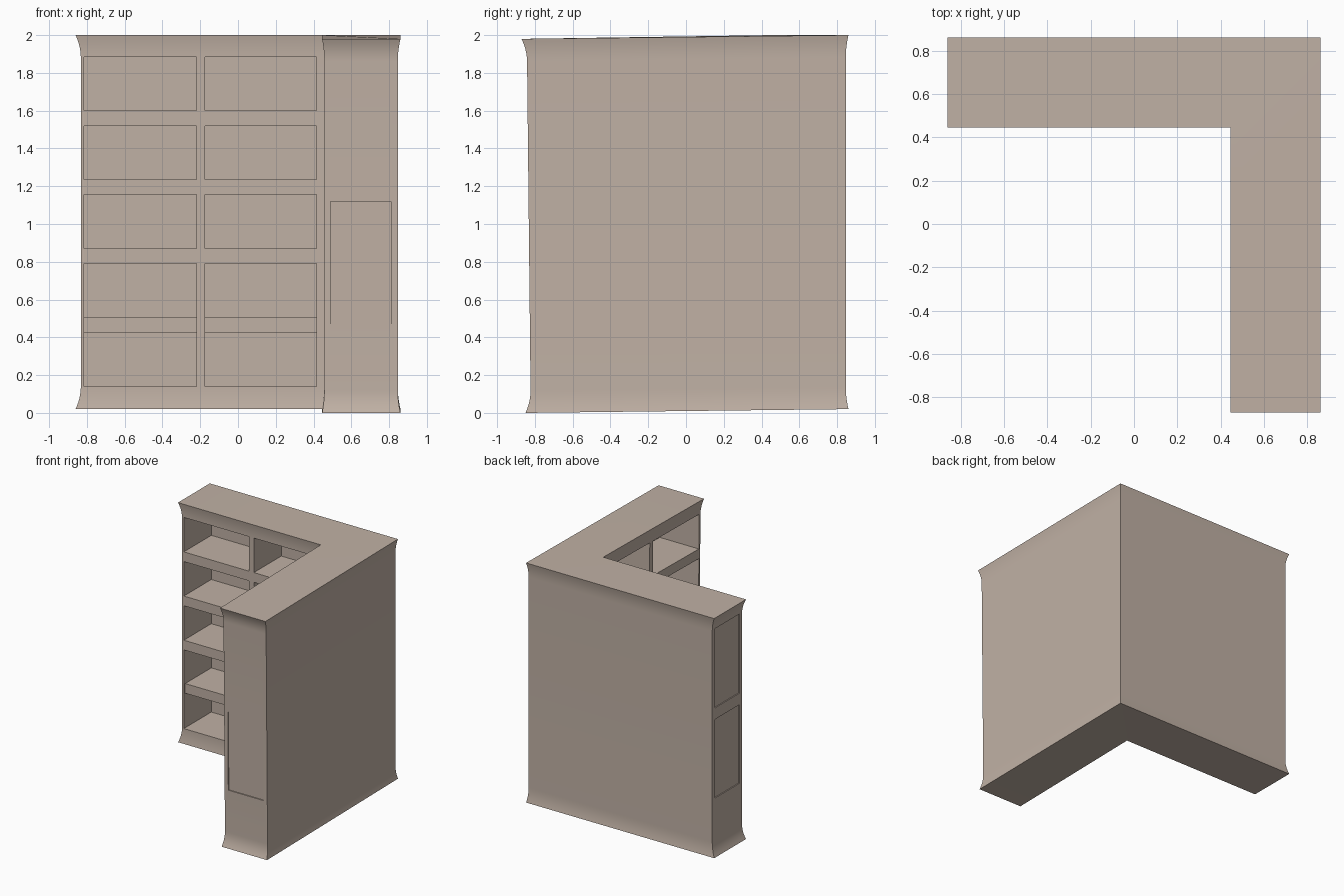
import bpy, bmesh

if "Cube" in bpy.data.objects:
    bpy.data.objects.remove(bpy.data.objects["Cube"])

wood = bpy.data.materials.new("pale_taupe_wood")
wood.diffuse_color = (0.53, 0.44, 0.375, 1)
wood.use_nodes = True
wood.node_tree.nodes["Principled BSDF"].inputs["Base Color"].default_value = wood.diffuse_color


def make_object(name, bm):
    bmesh.ops.recalc_face_normals(bm, faces=bm.faces)
    mesh = bpy.data.meshes.new(name)
    bm.to_mesh(mesh)
    bm.free()
    mesh.materials.append(wood)
    ob = bpy.data.objects.new(name, mesh)
    bpy.context.collection.objects.link(ob)
    return ob


def add_box(bm, lo, hi, swap=False):
    """Box between two corners; swap exchanges x and y for the other wing."""
    vs = bmesh.ops.create_cube(bm, size=1)["verts"]
    for v in vs:
        p = [lo[i] + (v.co[i] + 0.5) * (hi[i] - lo[i]) for i in range(3)]
        v.co = (p[1], p[0], p[2]) if swap else p


def settle(ob):
    """The side wing leans forward and sinks slightly towards its front."""
    for v in ob.data.vertices:
        f = max(0.0, 0.45 - v.co.y) / 1.31
        v.co.y += 0.018 * (1 - v.co.z) * min(1, f) * 0.6
        v.co.z -= 0.02 * f


# Carcass: L-shaped outline lofted upward, flared at plinth and cornice
BASE, TOP, FLARE = 0.02, 2.0, 0.12
steps = [0, 0.15, 0.3, 0.45, 0.6, 0.8, 1.0]
levels = [(BASE + FLARE * s, (1 - s) ** 2) for s in steps]
levels += [(TOP - FLARE * s, (1 - s) ** 2) for s in reversed(steps)]

bm = bmesh.new()
rings = []
for z, t in levels:
    end = -0.86 + 0.028 * (1 - t)
    inner = 0.445 + 0.012 * (1 - t)
    outer = 0.86 - 0.014 * (1 - t)
    outline = [(end, inner), (inner, inner), (inner, end),
               (outer, end), (outer, outer), (end, outer)]
    rings.append([bm.verts.new((x, y, z)) for x, y in outline])
for a, b in zip(rings, rings[1:]):
    for i in range(6):
        j = (i + 1) % 6
        bm.faces.new((a[i], a[j], b[j], b[i]))
for r in (rings[0], rings[-1]):
    bm.faces.new((r[0], r[1], r[4], r[5]))
    bm.faces.new((r[1], r[2], r[3], r[4]))
carcass = make_object("corner_bookcase_carcass", bm)

# Cutters: shelf bays on both inner faces, sunken panels on both wing ends
columns = [(-0.815, -0.22), (-0.175, 0.415)]
rows = [(0.14, 0.79), (0.87, 1.155), (1.235, 1.52), (1.60, 1.885)]
panels = [(0.49, 1.14), (1.235, 1.89)]
bm = bmesh.new()
for swap in (False, True):
    for a, b in columns:
        for z0, z1 in rows:
            add_box(bm, (a, 0.43, z0), (b, 0.815, z1), swap)
    for z0, z1 in panels:
        add_box(bm, (-0.9, 0.49, z0), (-0.824, 0.81, z1), swap)
cutter = make_object("bay_cutter", bm)
cutter.hide_render = True

bpy.context.view_layer.objects.active = carcass
mod = carcass.modifiers.new("bays", "BOOLEAN")
mod.operation = "DIFFERENCE"
mod.solver = "EXACT"
mod.object = cutter
bpy.ops.object.modifier_apply(modifier=mod.name)
bpy.data.objects.remove(cutter)

# Lowest shelf boards, set slightly back in the tall bottom bays
parts = [carcass]
for swap, wing in ((False, "back"), (True, "side")):
    bm = bmesh.new()
    for a, b in columns:
        add_box(bm, (a - 0.005, 0.475, 0.425), (b + 0.005, 0.82, 0.505), swap)
    parts.append(make_object(wing + "_wing_low_shelves", bm))

for ob in parts:
    settle(ob)
    ob.select_set(True)
bpy.context.view_layer.objects.active = carcass
bpy.ops.object.shade_smooth_by_angle(angle=0.5)
